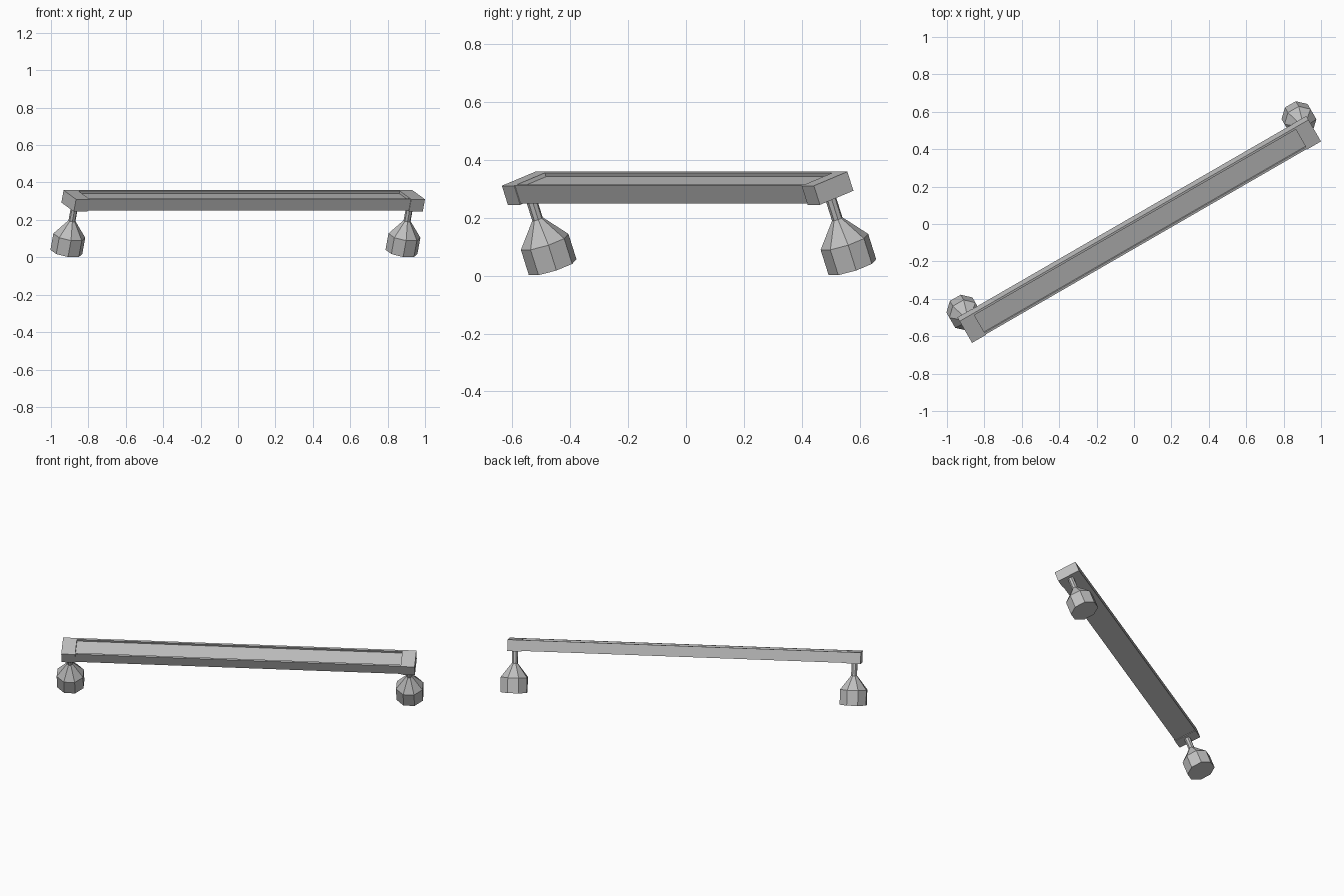
import bpy, bmesh, math
from mathutils import Matrix

cube = bpy.data.objects.get("Cube")
if cube:
    bpy.data.objects.remove(cube, do_unlink=True)

# Local frame: x along the bar, y towards the back, z = 0 at the top front edge
FRAME = (Matrix.Translation((0.067, -0.097, 0.31))
         @ Matrix.Rotation(math.radians(30), 4, 'Z')
         @ Matrix.Rotation(math.radians(20), 4, 'X'))
HALF, CAP, DEPTH, THICK = 1.077, 0.085, 0.142, 0.07

grey = bpy.data.materials.new("plain_grey")
grey.use_nodes = True
colour = (0.52, 0.52, 0.52, 1)
grey.diffuse_color = colour
grey.node_tree.nodes["Principled BSDF"].inputs["Base Color"].default_value = colour


def finish(name, bm):
    bmesh.ops.recalc_face_normals(bm, faces=bm.faces)
    mesh = bpy.data.meshes.new(name)
    bm.to_mesh(mesh)
    bm.free()
    mesh.materials.append(grey)
    obj = bpy.data.objects.new(name, mesh)
    obj.matrix_world = FRAME
    bpy.context.collection.objects.link(obj)


def extrude_profile(name, profile, x0, x1):
    """Closed (y, z) profile swept along x."""
    bm = bmesh.new()
    face = bm.faces.new([bm.verts.new((x0, y, z)) for y, z in profile])
    out = bmesh.ops.extrude_face_region(bm, geom=[face], use_keep_orig=True)
    moved = [v for v in out["geom"] if isinstance(v, bmesh.types.BMVert)]
    bmesh.ops.translate(bm, verts=moved, vec=(x1 - x0, 0, 0))
    finish(name, bm)


def lathe(name, x, y, profile, sides=8):
    """Faceted turned shape from (radius, z) rings, closed at both ends."""
    bm = bmesh.new()
    rings = []
    for r, z in profile:
        angles = [(i + 0.5) * math.tau / sides for i in range(sides)]
        rings.append([bm.verts.new((x + r * math.cos(a), y + r * math.sin(a), z))
                      for a in angles])
    for low, high in zip(rings, rings[1:]):
        for i in range(sides):
            j = (i + 1) % sides
            bm.faces.new((low[i], low[j], high[j], high[i]))
    bm.faces.new(rings[0])
    bm.faces.new(rings[-1])
    finish(name, bm)


# Long bar with a shallow tray between two thin lips
front, back, low, lip, sunk = 0.003, DEPTH, -THICK + 0.004, 0.012, -0.014
bar = [(front, low), (back, low), (back, 0), (back - lip, 0), (back - lip, sunk),
       (front + lip, sunk), (front + lip, 0), (front, 0)]
extrude_profile("bar", bar, CAP - HALF, HALF - CAP)

# End blocks, each on a flared foot
block = [(0, -THICK), (DEPTH, -THICK), (DEPTH, 0), (0, 0)]
foot = [(0.019, -THICK), (0.019, -0.148), (0.087, -0.232), (0.087, -0.325)]
for side, label in ((-1, "right"), (1, "left")):
    extrude_profile(label + "_end_block", block, side * HALF, side * (HALF - CAP))
    lathe(label + "_foot", side * (HALF - CAP / 2), DEPTH / 2, foot)
